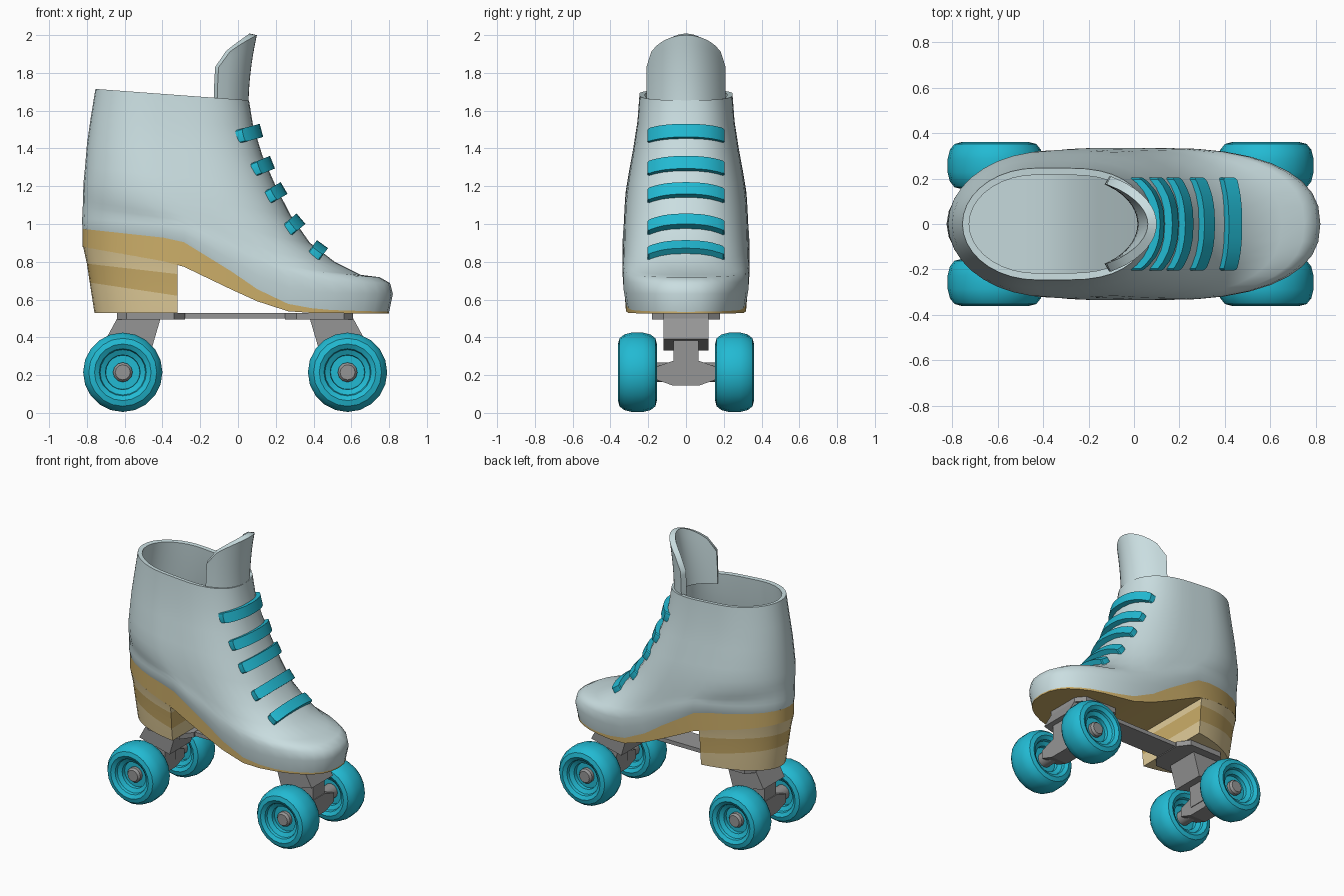
import bpy, bmesh, math
from mathutils import Vector
from mathutils.bvhtree import BVHTree

cube = bpy.data.objects.get("Cube")
if cube:
    bpy.data.objects.remove(cube, do_unlink=True)


def material(name, *rgb):
    m = bpy.data.materials.new(name)
    m.use_nodes = True
    m.diffuse_color = (*rgb, 1)
    m.node_tree.nodes["Principled BSDF"].inputs["Base Color"].default_value = (*rgb, 1)
    return m


LEATHER = material("pale_blue_leather", .59, .73, .75)
TEAL = material("teal", .016, .49, .65)
GOLD = material("dark_gold", .6, .42, .14)
SAND = material("light_gold", .76, .61, .32)
METAL = material("grey_metal", .3, .3, .3)


def finish(name, bm, mats, angle=40, thickness=0, offset=-1):
    bmesh.ops.recalc_face_normals(bm, faces=bm.faces)
    mesh = bpy.data.meshes.new(name)
    bm.to_mesh(mesh)
    bm.free()
    for m in mats:
        mesh.materials.append(m)
    ob = bpy.data.objects.new(name, mesh)
    bpy.context.collection.objects.link(ob)
    bpy.ops.object.select_all(action='DESELECT')
    ob.select_set(True)
    bpy.context.view_layer.objects.active = ob
    if thickness:
        mod = ob.modifiers.new("thickness", 'SOLIDIFY')
        mod.thickness, mod.offset = thickness, offset
        bpy.ops.object.modifier_apply(modifier=mod.name)
    if angle:
        bpy.ops.object.shade_smooth_by_angle(angle=math.radians(angle))


def cap(bm, ring, mat=0):
    """Close a ring with strips running from side to side."""
    n, i = len(ring), 0
    while i + 1 <= n - i - 1:
        ids = dict.fromkeys([i, i + 1, n - i - 1, (n - i) % n])
        if len(ids) > 2:
            bm.faces.new([ring[k] for k in ids]).material_index = mat
        i += 1


def loft(rows, band_mats=None, bottom=True, top=True, closed=True):
    bm = bmesh.new()
    rings = [[bm.verts.new(p) for p in row] for row in rows]
    for b, (lo, hi) in enumerate(zip(rings, rings[1:])):
        n = len(lo)
        for i in range(n if closed else n - 1):
            j = (i + 1) % n
            f = bm.faces.new((lo[i], lo[j], hi[j], hi[i]))
            f.material_index = band_mats[b] if band_mats else 0
    if bottom:
        cap(bm, rings[0], band_mats[0] if band_mats else 0)
    if top:
        cap(bm, rings[-1])
    return bm


def prism(name, points, axis, lo, hi, mat):
    """Extrude a flat outline along y or z."""
    def place(a, b, h):
        return (a, h, b) if axis == 'y' else (a, b, h)
    bm = bmesh.new()
    face = bm.faces.new([bm.verts.new(place(a, b, lo)) for a, b in points])
    ext = bmesh.ops.extrude_face_region(bm, geom=[face])["geom"]
    move = Vector(place(0, 0, hi - lo))
    bmesh.ops.translate(bm, vec=move, verts=[v for v in ext if isinstance(v, bmesh.types.BMVert)])
    finish(name, bm, [mat], 0)


def lathe(name, profile, x, z, mat, segs=20):
    """Turn a (radius, y) profile about an axle along y."""
    rows = [[(x + r * math.cos(k * math.tau / segs), y, z + r * math.sin(k * math.tau / segs))
             for k in range(segs)] for r, y in profile]
    finish(name, loft(rows), [mat], 35)


def along(points, x):
    """Height of a polyline at x."""
    for (xa, za), (xb, zb) in zip(points, points[1:]):
        if x <= xb:
            break
    return za + (zb - za) * (x - xa) / (xb - xa)


# Foot outline: round heel, straight waist, blunter toe
BLUNT, Q = 2.4, 9


def outline(xb, xf, w):
    cb, cf = xb + (xf - xb) * .4, xb + (xf - xb) * .57
    side = []
    for i in range(Q + 1):
        a = math.pi / 2 * i / Q
        side.append((cb - (cb - xb) * math.cos(a), w * math.sin(a)))
    side.append(((cb + cf) / 2, w))
    for i in range(Q + 1):
        a = math.pi / 2 * i / Q
        side.append((cf + (xf - cf) * math.sin(a) ** (2 / BLUNT),
                     w * max(0, math.cos(a)) ** (2 / BLUNT) if i < Q else 0))
    return side + [(x, -y) for x, y in side[-2:0:-1]]


SOLE_TOP = [(-.83, .975), (-.31, .92), (0, .73), (.17, .61), (.3, .57), (.45, .55), (.82, .54)]
SOLE_LOW = [(-.83, .88), (-.32, .79), (-.05, .66), (.17, .56), (.3, .53), (.82, .525)]

# Boot: back x, back z, front x, front z, half width, how far it follows the sole
BOOT = [
    (-.822, .973, .80, .54, .322, 1),
    (-.825, 1.0, .82, .63, .335, .9),
    (-.825, 1.03, .805, .69, .335, .8),
    (-.823, 1.06, .75, .73, .333, .7),
    (-.822, 1.09, .65, .755, .33, .6),
    (-.82, 1.12, .515, .83, .328, .45),
    (-.82, 1.16, .38, .93, .325, .3),
    (-.818, 1.22, .28, 1.06, .32, .15),
    (-.81, 1.3, .2, 1.2, .305, 0),
    (-.8, 1.42, .13, 1.36, .28, 0),
    (-.78, 1.56, .08, 1.52, .257, 0),
    (-.755, 1.715, .058, 1.655, .246, 0),
]


def boot_ring(xb, zb, xf, zf, w, follow):
    ring = []
    ends = [SOLE_TOP[0], SOLE_TOP[-1]]
    for x, y in outline(xb, xf, w):
        z = zb + (zf - zb) * (x - xb) / (xf - xb)
        ring.append((x, y, z + follow * (along(SOLE_TOP, x) - along(ends, x))))
    return ring


boot_bm = loft([boot_ring(*r) for r in BOOT], top=False)
surface = BVHTree.FromBMesh(boot_bm)
finish("boot", boot_bm, [LEATHER], 50, .03)

# Tongue carries the front of the shaft upwards
rows = []
for i in range(9):
    row = []
    for k in range(17):
        s = k / 8 - 1
        z = 1.6 + i / 8 * (.23 + .17 * math.sqrt(1 - s * s))
        front = .055 + .045 * ((z - 1.6) / .4) ** 2
        bulge = math.sqrt(1 - (s * .21 / .246) ** 2)
        row.append((-.29 + (front + .29) * bulge, s * .21, z))
    rows.append(row)
finish("tongue", loft(rows, bottom=False, top=False, closed=False), [LEATHER], 50, .04, 1)

# Sole
plan = outline(-.822, .80, .322)
finish("sole", loft([[(x, y, along(c, x)) for x, y in plan] for c in (SOLE_LOW, SOLE_TOP)]), [GOLD])

# Stacked heel with a flat front
HEEL_FRONT = -.32
rows = []
for back, zb, zf, w in [(-.76, .53, .53, .295), (-.785, .69, .62, .305),
                        (-.8, .79, .735, .312), (-.82, .88, .79, .322)]:
    centre = -.17
    side = []
    for i in range(11):
        x = back + (HEEL_FRONT - back) * (1 - math.cos(math.pi / 2 * i / 10))
        y = w * math.sqrt(1 - ((centre - x) / (centre - back)) ** 2)
        side.append((x, y, zb + (zf - zb) * (x - back) / (HEEL_FRONT - back)))
    rows.append(side + [(x, -y, z) for x, y, z in side[:0:-1]])
finish("heel", loft(rows, [0, 1, 0]), [SAND, GOLD])

# Laces draped over the instep: x, z, tilt of the surface
LACES = [(.085, 1.485, 15), (.14, 1.31, 22), (.2, 1.165, 30), (.3, 1.0, 40), (.43, .87, 54)]
for n, (x, z, tilt) in enumerate(LACES):
    a = math.radians(tilt)
    out = Vector((math.cos(a), 0, math.sin(a)))
    up = Vector((-math.sin(a), 0, math.cos(a)))
    rows = []
    for k in range(-10, 11):
        y = .205 * math.sin(math.pi / 2 * k / 10)
        start = Vector((x, y, z)) + out * .3
        hit = surface.ray_cast(start, -out)[0] or Vector((x, y, z))
        half = .036 * (.5 if abs(k) == 10 else .85 if abs(k) == 9 else 1)
        rows.append([hit + up * u * half + out * o
                     for u, o in ((-1, -.02), (-1, .035), (1, .035), (1, -.02))])
    finish(f"lace_{n + 1}", loft(rows), [TEAL], 30)

# Plate under the boot
prism("plate_bar", [(-.4, -.09), (.4, -.09), (.4, .09), (-.4, .09)], 'z', .5, .528, METAL)

# Trucks and wheels, rear pair then front pair
TYRE = [(.05, .03), (.09, .03), (.092, .055), (.12, .07), (.125, .088), (.15, .103),
        (.18, .095), (.2, .07), (.21, .03)]
WHEEL = [(r, -y) for r, y in TYRE] + [(r, y) for r, y in reversed(TYRE)]
for end, turn in (("rear", lambda x: x), ("front", lambda x: -.03 - x)):
    def shape(points):
        return [(turn(a), b) for a, b in points]
    hub = turn(-.61)
    prism(end + "_plate", shape([(-.64, -.12), (-.59, -.18), (-.34, -.18), (-.28, -.1),
                                 (-.28, .1), (-.34, .18), (-.59, .18), (-.64, .12)]),
          'z', .494, .53, METAL)
    prism(end + "_truck_block", shape([(-.64, .5), (-.41, .5), (-.46, .33), (-.7, .39)]),
          'y', -.12, .12, METAL)
    prism(end + "_truck_stem", shape([(-.67, .4), (-.53, .37), (-.54, .2), (-.67, .2)]),
          'y', -.065, .065, METAL)
    # Hanger tapers towards the wheels
    rows = [[(hub + sx * .065, y, hi if top else lo)
             for sx, top in ((-1, 0), (1, 0), (1, 1), (-1, 1))]
            for y, lo, hi in ((-.17, .18, .24), (-.07, .145, .275), (.07, .145, .275), (.17, .18, .24))]
    finish(end + "_hanger", loft(rows), [METAL], 0)
    lathe(end + "_axle", [(.04, -.325), (.052, -.31), (.052, .31), (.04, .325)], hub, .215, METAL, 12)
    for side, sign in (("left", 1), ("right", -1)):
        lathe(f"{end}_{side}_wheel", [(r, sign * .257 + y) for r, y in WHEEL], hub, .215, TEAL)
